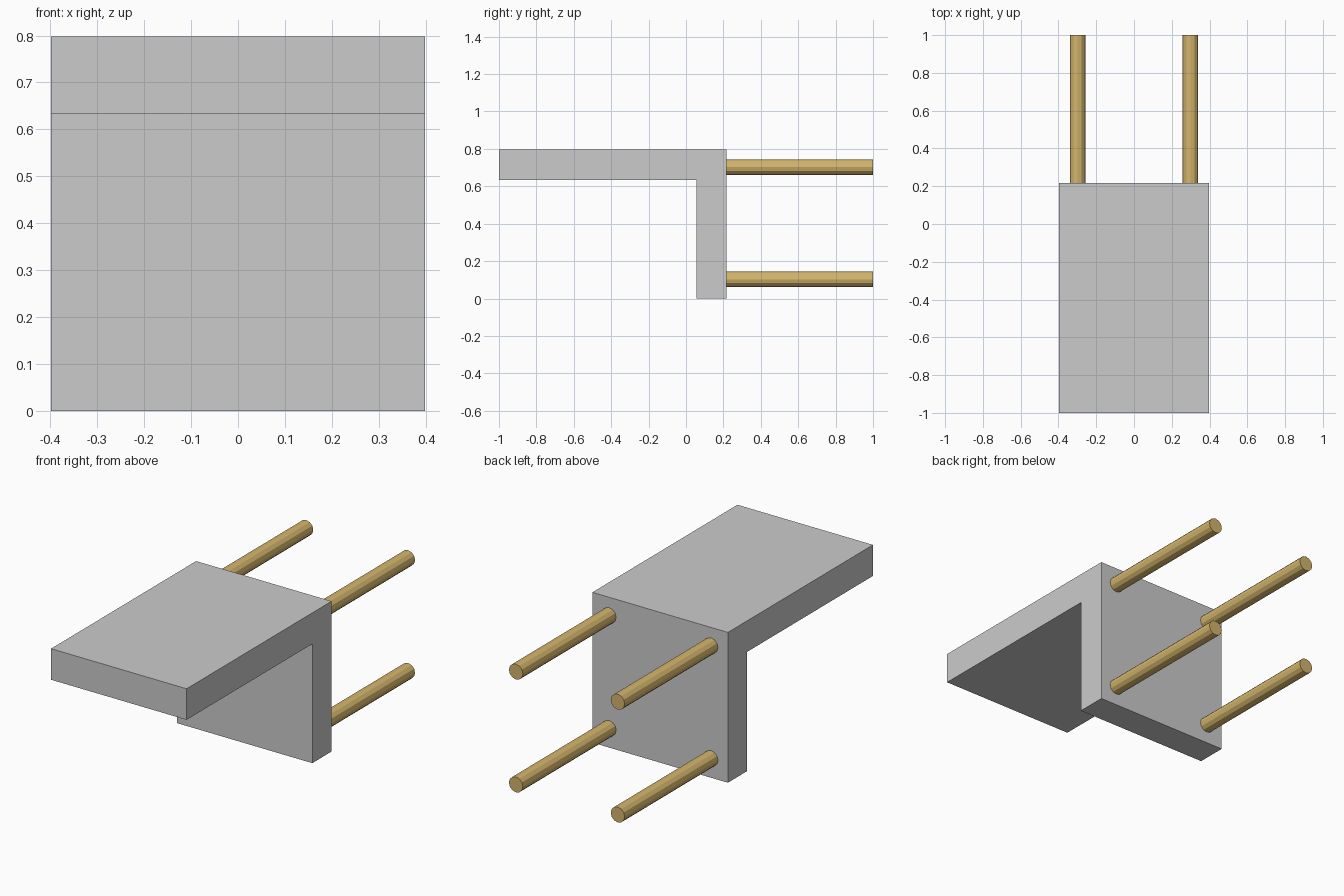
import bpy, bmesh
from math import pi

if "Cube" in bpy.data.objects:
    bpy.data.objects.remove(bpy.data.objects["Cube"])

HALF_W = 0.398               # half width of the bracket
FRONT, INNER, BACK = -1.0, 0.055, 0.217
UNDER, TOP = 0.633, 0.798    # underside and top of the ledge

brass = bpy.data.materials.new("brass")
brass.diffuse_color = (0.65, 0.46, 0.15, 1)
brass.use_nodes = True
brass.node_tree.nodes["Principled BSDF"].inputs["Base Color"].default_value = brass.diffuse_color


# L-shaped ledge and back plate: side profile (y, z) extruded along x
def extrude_profile(name, profile, half_width):
    bm = bmesh.new()
    face = bm.faces.new([bm.verts.new((-half_width, y, z)) for y, z in profile])
    ext = bmesh.ops.extrude_face_region(bm, geom=[face])
    verts = [v for v in ext["geom"] if isinstance(v, bmesh.types.BMVert)]
    bmesh.ops.translate(bm, verts=verts, vec=(2 * half_width, 0, 0))
    bmesh.ops.recalc_face_normals(bm, faces=bm.faces)
    mesh = bpy.data.meshes.new(name)
    bm.to_mesh(mesh)
    bm.free()
    obj = bpy.data.objects.new(name, mesh)
    bpy.context.collection.objects.link(obj)
    return obj


extrude_profile("ledge_bracket", [
    (FRONT, UNDER), (INNER, UNDER), (INNER, 0), (BACK, 0), (BACK, TOP), (FRONT, TOP),
], HALF_W)


# Twelve-sided anchor rod running backwards from the plate
def rod(name, x, z):
    bpy.ops.mesh.primitive_cylinder_add(
        vertices=12, radius=0.041, depth=1.0 - BACK,
        location=(x, (1.0 + BACK) / 2, z), rotation=(pi / 2, 0, 0))
    obj = bpy.context.object
    obj.name = name
    obj.data.materials.append(brass)


for side, x in (("left", -0.299), ("right", 0.299)):
    for level, z in (("lower", 0.103), ("upper", 0.702)):
        rod(f"anchor_rod_{level}_{side}", x, z)
